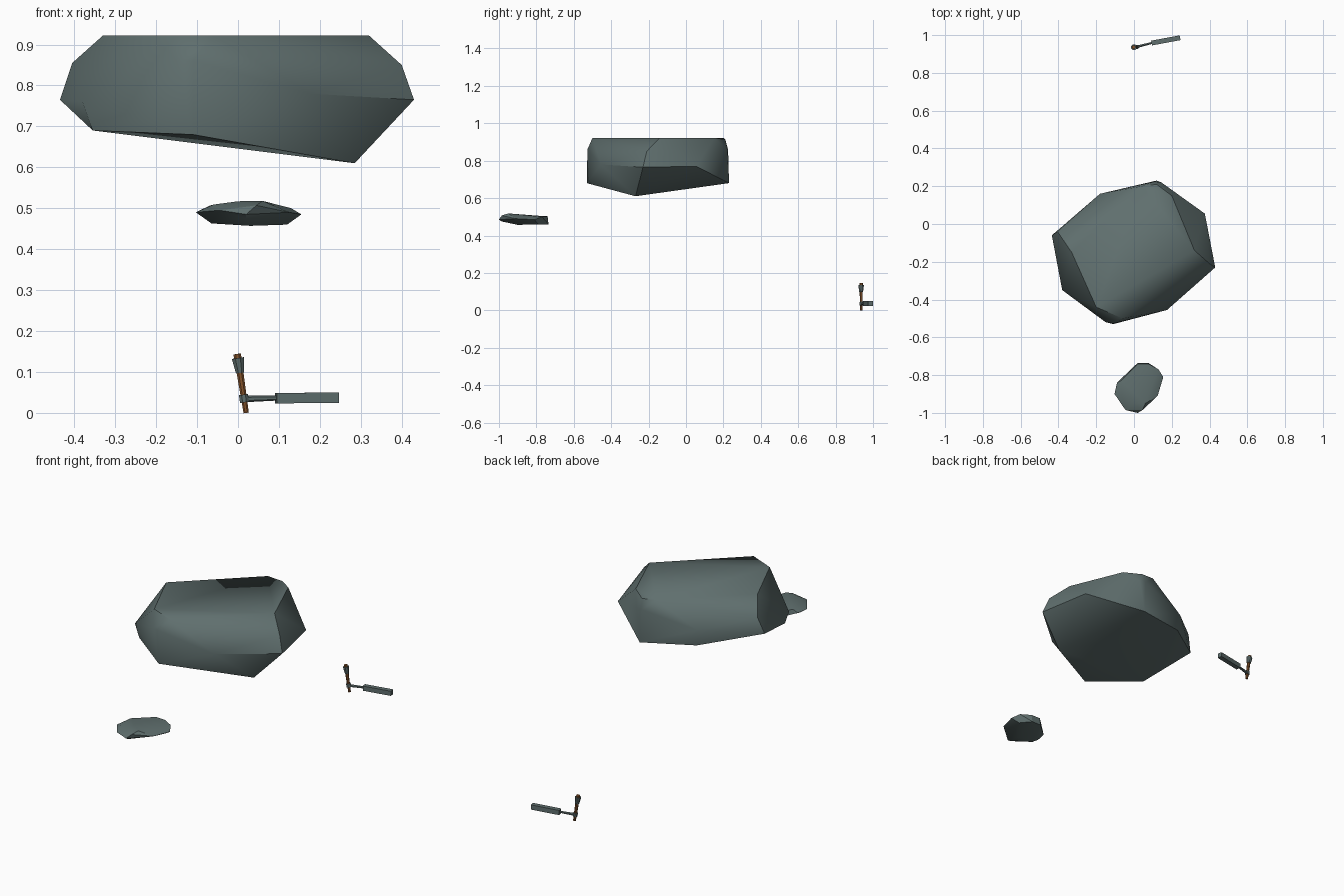
import bpy, bmesh, math
from mathutils import Vector

if "Cube" in bpy.data.objects:
    bpy.data.objects.remove(bpy.data.objects["Cube"])


def material(name, color):
    m = bpy.data.materials.new(name)
    m.diffuse_color = (*color, 1)
    m.use_nodes = True
    m.node_tree.nodes["Principled BSDF"].inputs["Base Color"].default_value = m.diffuse_color
    return m


SLATE = material("slate", (0.115, 0.158, 0.155))
WOOD = material("wood", (0.24, 0.09, 0.025))


def finish(name, bm, mat, smooth=None):
    bmesh.ops.recalc_face_normals(bm, faces=bm.faces)
    me = bpy.data.meshes.new(name)
    bm.to_mesh(me)
    bm.free()
    me.materials.append(mat)
    ob = bpy.data.objects.new(name, me)
    bpy.context.collection.objects.link(ob)
    if smooth:
        bpy.ops.object.select_all(action='DESELECT')
        ob.select_set(True)
        bpy.context.view_layer.objects.active = ob
        bpy.ops.object.shade_smooth_by_angle(angle=math.radians(smooth))
    return ob


def rock(name, points, smooth):
    """Chipped stone: convex hull around a few corner points."""
    bm = bmesh.new()
    for p in points:
        bm.verts.new(p)
    res = bmesh.ops.convex_hull(bm, input=bm.verts[:])
    loose = {v for v in res["geom_interior"] + res["geom_unused"]
             if isinstance(v, bmesh.types.BMVert)}
    bmesh.ops.delete(bm, geom=list(loose), context='VERTS')
    bmesh.ops.dissolve_limit(bm, angle_limit=math.radians(3),
                             verts=bm.verts[:], edges=bm.edges[:])
    finish(name, bm, SLATE, smooth)


def bar(name, a, b, r1, r2, mat, sides=8):
    """Straight prism or taper between two points."""
    a, b = Vector(a), Vector(b)
    d = b - a
    side = d.cross(Vector((0, 0, 1) if abs(d.z) < d.length * 0.7 else (0, 1, 0))).normalized()
    up = side.cross(d).normalized()
    bm = bmesh.new()
    rings = []
    for c, r in ((a, r1), (b, r2)):
        ring = []
        for i in range(sides):
            t = 2 * math.pi * (i + 0.5) / sides
            ring.append(bm.verts.new(c + side * r * math.cos(t) + up * r * math.sin(t)))
        rings.append(ring)
    for i in range(sides):
        j = (i + 1) % sides
        bm.faces.new((rings[0][i], rings[0][j], rings[1][j], rings[1][i]))
    bm.faces.new(rings[0])
    bm.faces.new(rings[1])
    finish(name, bm, mat)


# large boulder: flat top, shoulder, waist and sloping underside
top = [(x, y, 0.922) for x, y in ((-0.33, -0.15), (-0.27, -0.09), (0.04, 0.2),
                                  (0.20, 0.15), (0.32, -0.14), (-0.06, -0.5), (-0.2, -0.44))]
shoulder = [(0.12, 0.21, 0.913), (-0.405, -0.04, 0.855), (-0.15, -0.52, 0.86),
            (-0.11, -0.527, 0.86), (0.40, -0.21, 0.85), (0.145, 0.22, 0.86),
            (0.11, 0.225, 0.86), (-0.18, 0.16, 0.80), (0.175, -0.455, 0.78)]
waist = [(-0.435, -0.06, 0.765), (-0.38, -0.35, 0.76), (0.43, -0.23, 0.765),
         (0.375, 0.055, 0.77)]
base = [(-0.11, -0.53, 0.68), (-0.355, -0.35, 0.69), (-0.17, -0.10, 0.685),
        (0.285, -0.27, 0.61), (0.12, 0.23, 0.68), (-0.17, 0.15, 0.71)]
rock("boulder", top + shoulder + waist + base, 40)

# small flat stone
upper = [(-0.07, -0.83, 0.506), (0.02, -0.74, 0.503), (0.075, -0.74, 0.502),
         (0.13, -0.77, 0.50), (0.06, -0.95, 0.518), (0.0, -0.95, 0.517),
         (0.045, -0.985, 0.507), (-0.06, -0.93, 0.509)]
middle = [(-0.103, -0.90, 0.49), (-0.09, -0.84, 0.488), (0.155, -0.81, 0.485),
          (0.125, -0.91, 0.49), (-0.045, -0.985, 0.495), (0.02, -1.0, 0.485)]
lower = [(-0.065, -0.90, 0.463), (0.02, -0.735, 0.46), (0.075, -0.735, 0.46),
         (0.12, -0.79, 0.46), (0.03, -0.90, 0.457), (0.02, -0.985, 0.475)]
rock("small_stone", upper + middle + lower, 25)

# upright wooden handle with a flared metal sleeve and a collar
foot, tip = Vector((0.02, 0.938, 0.0)), Vector((-0.002, 0.936, 0.144))
on = lambda t: foot.lerp(tip, t)
bar("handle", foot, tip, 0.007, 0.010, WOOD)
bar("sleeve", on(0.68), on(0.93), 0.011, 0.016, SLATE)
bar("collar", on(0.18), on(0.31), 0.012, 0.012, SLATE)

# thin shank leading to the square block at the side
hub, start, end = (0.015, 0.938, 0.034), (0.093, 0.958, 0.036), (0.244, 0.986, 0.037)
bar("shank", hub, start, 0.008, 0.006, SLATE, 6)
bar("block", start, end, 0.018, 0.018, SLATE, 4)
